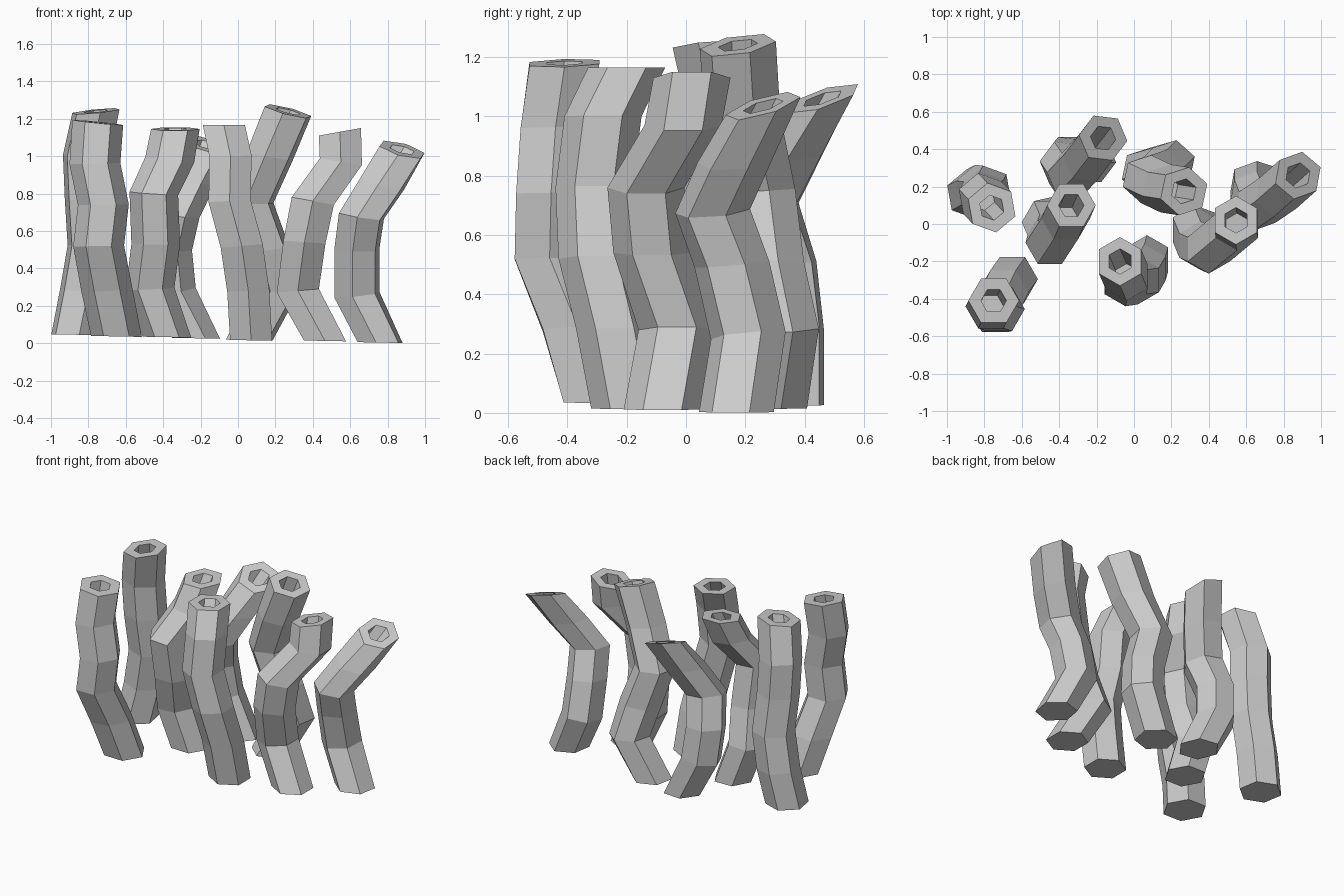
import bpy, bmesh
from math import cos, sin, radians

if "Cube" in bpy.data.objects:
    bpy.data.objects.remove(bpy.data.objects["Cube"])

SIDES = 6
R_IN = 0.068


def ring(bm, c, r, turn, slope):
    """Hexagon around c, its plane leaning by slope (dz/dx, dz/dy)."""
    out = []
    for i in range(SIDES):
        a = radians(turn + 360 / SIDES * i)
        dx, dy = r * cos(a), r * sin(a)
        out.append(bm.verts.new((c[0] + dx, c[1] + dy,
                                 c[2] + dx * slope[0] + dy * slope[1])))
    return out


def bridge(bm, a, b):
    for i in range(SIDES):
        j = (i + 1) % SIDES
        bm.faces.new((a[i], a[j], b[j], b[i]))


def tube(name, radius, turn, top_slope, path):
    bm = bmesh.new()
    n = len(path) - 1
    slopes = []
    for k in range(n + 1):
        if k == 0:
            slopes.append((-0.02, 0.0))
        elif k == n:
            slopes.append(top_slope)
        else:
            lean = (path[k + 1][0] - path[k - 1][0]) / (path[k + 1][2] - path[k - 1][2])
            slopes.append((-0.4 * lean, 0.3 * top_slope[1]))
    # outer wall and closed foot
    rings = [ring(bm, p, radius, turn, s) for p, s in zip(path, slopes)]
    bm.faces.new(rings[0][::-1])
    for a, b in zip(rings, rings[1:]):
        bridge(bm, a, b)
    # rim, inner wall and floor of the opening
    lip = ring(bm, path[n], R_IN, turn, top_slope)
    floor = ring(bm, path[n - 1], R_IN, turn, slopes[n - 1])
    bridge(bm, rings[n], lip)
    bridge(bm, lip, floor)
    bm.faces.new(floor)
    bmesh.ops.recalc_face_normals(bm, faces=bm.faces)
    me = bpy.data.meshes.new(name)
    bm.to_mesh(me)
    bm.free()
    bpy.context.collection.objects.link(bpy.data.objects.new(name, me))


# each tube: radius, turn of the hexagon, lean of the rim, centre line
tube("tube_left_back", 0.134, -20, (0.1, 0.08),
     [(-.872, .16, .045), (-.825, .185, .28), (-.785, .18, .52),
      (-.80, .15, .77), (-.81, .14, 1.0), (-.76, .087, 1.24)])
tube("tube_left_front", 0.136, 0, (-0.1, 0.03),
     [(-.65, -.295, .036), (-.70, -.365, .28), (-.745, -.46, .52),
      (-.72, -.455, .74), (-.765, -.44, .96), (-.75, -.41, 1.18)])
tube("tube_middle_left", 0.13, 0, (0, 0.08),
     [(-.38, .03, .032), (-.47, .01, .29), (-.44, -.06, .53),
      (-.45, -.10, .80), (-.365, .03, .98), (-.335, .10, 1.145)])
tube("tube_middle_back", 0.13, -7, (-0.25, 0.3),
     [(-.225, .345, .026), (-.355, .345, .28), (-.375, .32, .5),
      (-.335, .26, .69), (-.25, .35, .87), (-.165, .46, 1.06)])
tube("tube_middle_front", 0.13, 30, (0, 0),
     [(.07, -.19, .015), (.055, -.24, .28), (.02, -.30, .52),
      (-.045, -.31, .76), (-.04, -.28, 1.0), (-.075, -.20, 1.165)])
tube("tube_right_back", 0.131, 18, (-0.25, 0.15),
     [(.06, .28, .016), (.20, .32, .28), (.15, .27, .5),
      (.065, .24, .75), (.17, .19, 1.0), (.267, .175, 1.24)])
tube("tube_right_front", 0.13, 30, (0.18, 0.0),
     [(.465, -.08, .012), (.32, -.03, .28), (.355, -.115, .54),
      (.40, -.135, .76), (.55, -.01, .97), (.545, .02, 1.13)])
tube("tube_far_right", 0.128, 20, (-0.25, 0.28),
     [(.76, .17, .003), (.635, .21, .26), (.635, .155, .50),
      (.66, .09, .68), (.77, .165, .85), (.877, .26, 1.035)])
